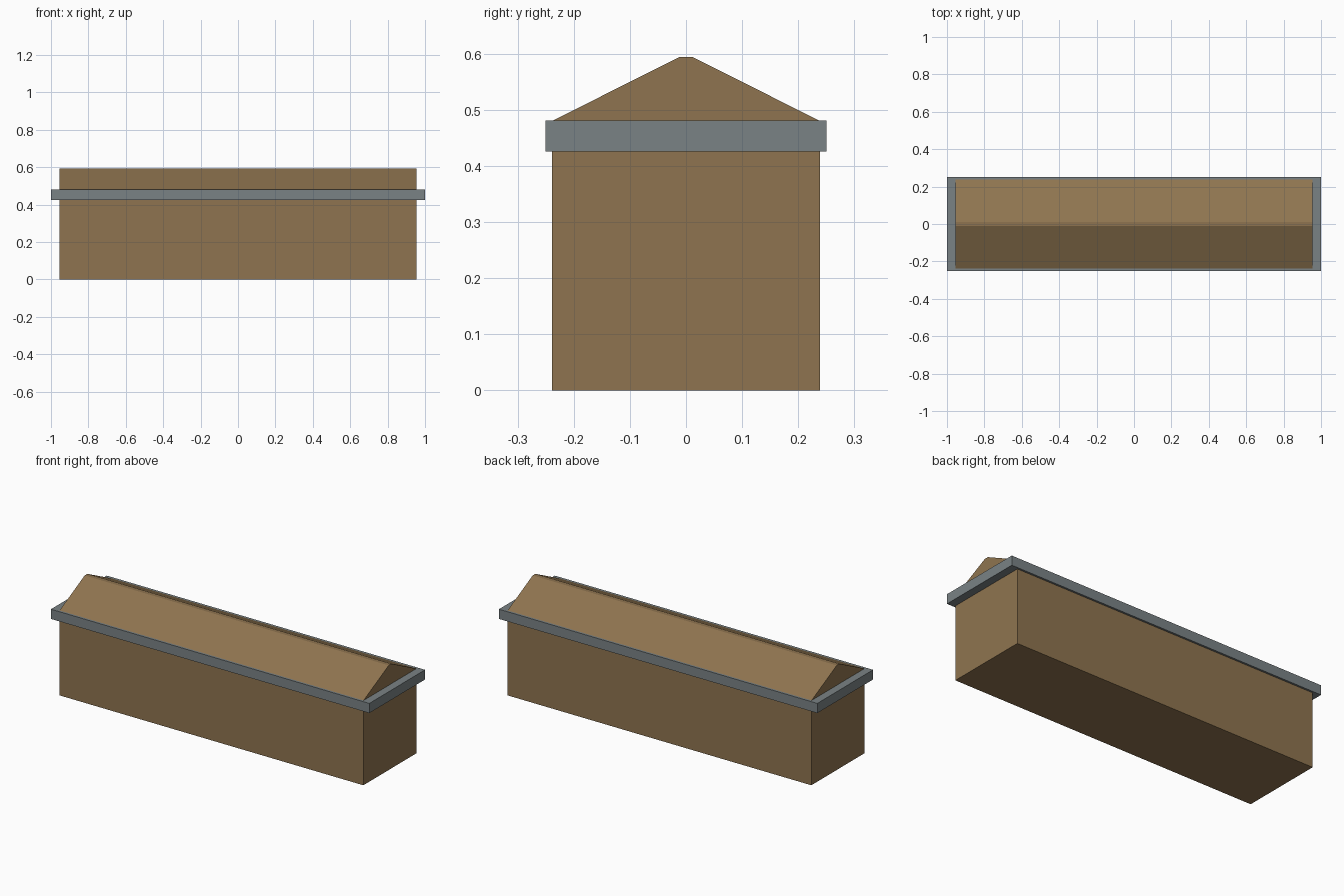
import bpy
import bmesh

if "Cube" in bpy.data.objects:
    bpy.data.objects.remove(bpy.data.objects["Cube"])


def material(name, colour):
    m = bpy.data.materials.new(name)
    m.diffuse_color = (*colour, 1.0)
    m.use_nodes = True
    m.node_tree.nodes["Principled BSDF"].inputs["Base Color"].default_value = m.diffuse_color
    return m


def prism(name, profile, half_length, mat):
    """Extrude a closed (y, z) profile along x, centred on x = 0."""
    bm = bmesh.new()
    face = bm.faces.new([bm.verts.new((-half_length, y, z)) for y, z in profile])
    result = bmesh.ops.extrude_face_region(bm, geom=[face])
    moved = [v for v in result["geom"] if isinstance(v, bmesh.types.BMVert)]
    bmesh.ops.translate(bm, verts=moved, vec=(2 * half_length, 0, 0))
    bmesh.ops.recalc_face_normals(bm, faces=bm.faces)
    mesh = bpy.data.meshes.new(name)
    bm.to_mesh(mesh)
    bm.free()
    mesh.materials.append(mat)
    obj = bpy.data.objects.new(name, mesh)
    bpy.context.collection.objects.link(obj)
    return obj


brown = material("brown wood", (0.275, 0.175, 0.080))
grey = material("blue grey trim", (0.195, 0.225, 0.235))

# Box body with a gabled top and a narrow flat ridge
half = [(0.239, 0.0), (0.239, 0.48), (0.012, 0.594)]
profile = half + [(-y, z) for y, z in reversed(half)]
prism("gabled_body", profile, 0.955, brown)

# Overhanging band around the eaves
prism("eaves_band", [(-0.25, 0.426), (0.25, 0.426), (0.25, 0.481), (-0.25, 0.481)], 1.0, grey)
